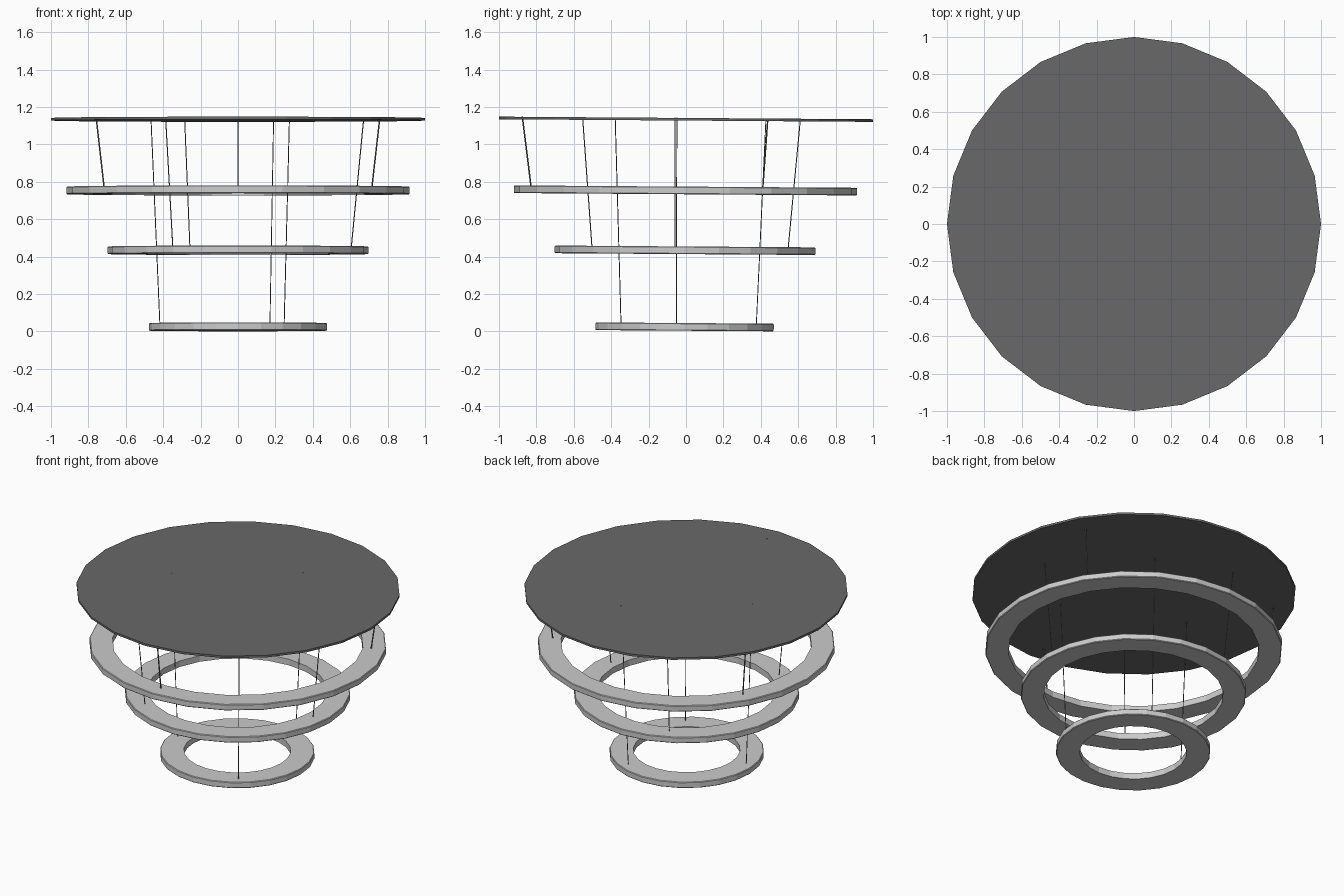
import bpy, bmesh, math
from mathutils import Matrix, Vector

if "Cube" in bpy.data.objects:
    bpy.data.objects.remove(bpy.data.objects["Cube"])

SIDES = 24
# the whole lamp hangs with a very slight tilt about the canopy centre
PIVOT = Vector((0, 0, 1.134))
TILT = Matrix.Translation(PIVOT) @ Matrix.Rotation(-0.007, 4, 'X') @ Matrix.Translation(-PIVOT)

dark = bpy.data.materials.new("dark_metal")
dark.diffuse_color = (0.14, 0.14, 0.14, 1)
dark.use_nodes = True
dark.node_tree.nodes["Principled BSDF"].inputs["Base Color"].default_value = dark.diffuse_color


def finish(name, bm, mat=None):
    bmesh.ops.recalc_face_normals(bm, faces=bm.faces)
    bm.transform(TILT)
    me = bpy.data.meshes.new(name)
    bm.to_mesh(me)
    bm.free()
    ob = bpy.data.objects.new(name, me)
    bpy.context.collection.objects.link(ob)
    if mat:
        me.materials.append(mat)
    return ob


def ring(name, r_in, r_out, z0, z1, c=0.004):
    # closed cross-section swept around the z axis
    profile = [(r_in, z0), (r_out - c, z0), (r_out, z0 + c),
               (r_out, z1 - c), (r_out - c, z1), (r_in, z1)]
    bm = bmesh.new()
    loops = []
    for i in range(SIDES):
        a = 2 * math.pi * i / SIDES
        loops.append([bm.verts.new((r * math.cos(a), r * math.sin(a), z)) for r, z in profile])
    n = len(profile)
    for i in range(SIDES):
        p, q = loops[i], loops[(i + 1) % SIDES]
        for j in range(n):
            k = (j + 1) % n
            bm.faces.new((p[j], q[j], q[k], p[k]))
    finish(name, bm)


def cable(name, start, end, radius):
    d = end - start
    m = Matrix.Translation((start + end) / 2) @ d.to_track_quat('Z', 'Y').to_matrix().to_4x4()
    bm = bmesh.new()
    bmesh.ops.create_cone(bm, cap_ends=True, segments=8, radius1=radius, radius2=radius,
                          depth=d.length, matrix=m)
    finish(name, bm, dark)


def polar(r, deg, z):
    a = math.radians(deg)
    return Vector((r * math.cos(a), r * math.sin(a), z))


# ceiling canopy disc
bm = bmesh.new()
for z in (1.127, 1.141):
    bm.faces.new([bm.verts.new(polar(1, 360 * i / SIDES, z)) for i in range(SIDES)])
bm.verts.ensure_lookup_table()
for i in range(SIDES):
    j = (i + 1) % SIDES
    bm.faces.new([bm.verts[k] for k in (i, j, SIDES + j, SIDES + i)])
finish("canopy", bm, dark)

# name, inner and outer radius, bottom z, cable top radius, cable bottom radius, first angle, cable radius
tiers = [
    ("upper", 0.775, 0.918, 0.733, 0.875, 0.826, 30, 0.004),
    ("middle", 0.555, 0.697, 0.413, 0.675, 0.608, 115, 0.0028),
    ("lower", 0.33, 0.477, 0.0035, 0.468, 0.420, 66, 0.0025),
]
for name, r_in, r_out, z, r_top, r_bot, ang, cr in tiers:
    ring(name + "_ring", r_in, r_out, z, z + 0.041)
    for i in range(3):
        a = ang + 120 * i
        cable(f"{name}_cable_{i + 1}", polar(r_bot, a, z + 0.035), polar(r_top, a, 1.142), cr)
